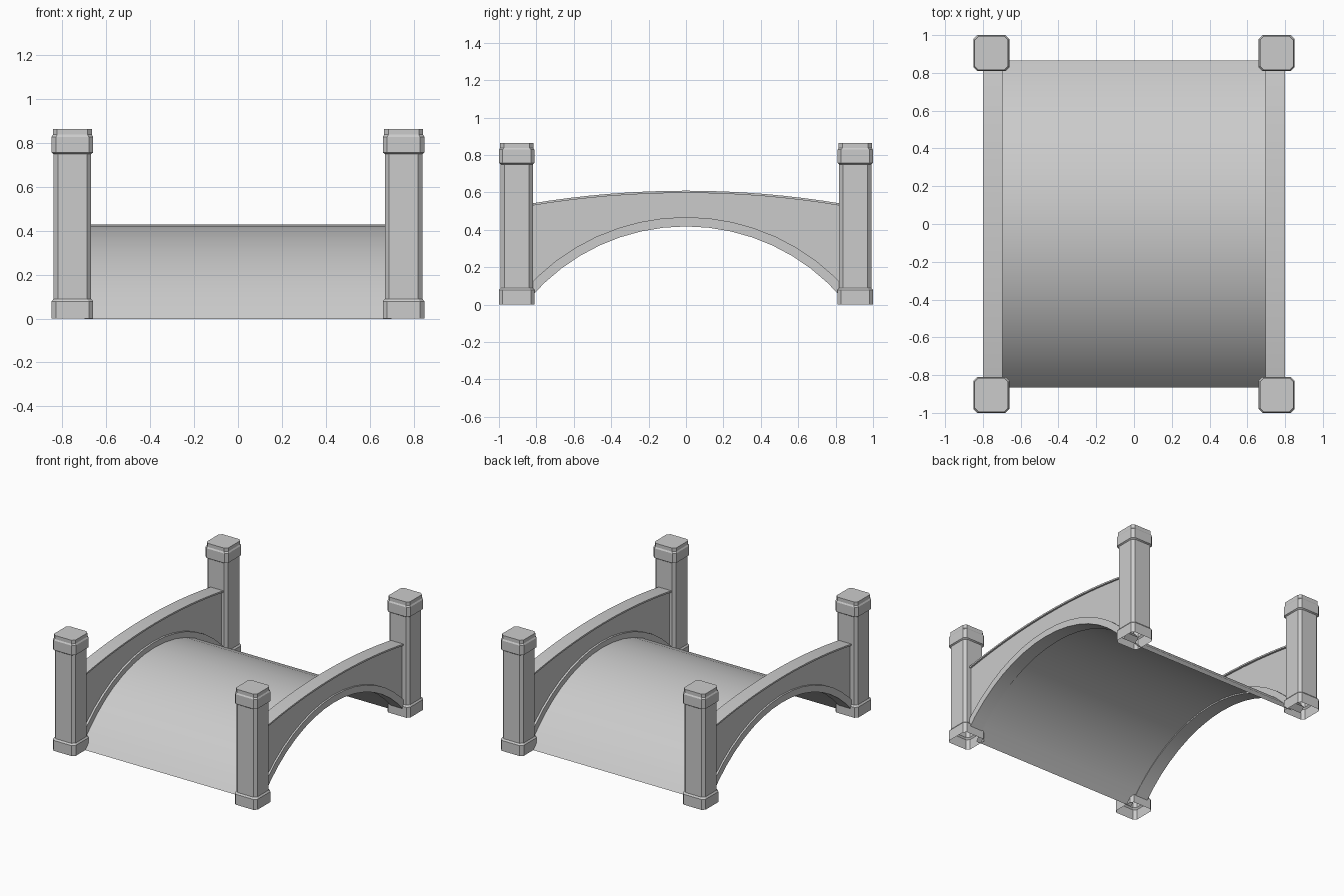
import bpy, bmesh
from math import sqrt, sin, cos, asin

cube = bpy.data.objects.get("Cube")
if cube:
    bpy.data.objects.remove(cube, do_unlink=True)

stone = bpy.data.materials.new("grey_stone")
stone.use_nodes = True
GREY = (0.6, 0.6, 0.6, 1)
stone.diffuse_color = GREY
stone.node_tree.nodes["Principled BSDF"].inputs["Base Color"].default_value = GREY


def finish(name, bm, mirror_x=False, mirror_y=False):
    bmesh.ops.recalc_face_normals(bm, faces=bm.faces)
    mesh = bpy.data.meshes.new(name)
    bm.to_mesh(mesh)
    bm.free()
    mesh.materials.append(stone)
    obj = bpy.data.objects.new(name, mesh)
    bpy.context.collection.objects.link(obj)
    if mirror_x or mirror_y:
        mod = obj.modifiers.new("mirror", "MIRROR")
        mod.use_axis = (mirror_x, mirror_y, False)
        mod.use_mirror_merge = False
    bpy.ops.object.select_all(action="DESELECT")
    bpy.context.view_layer.objects.active = obj
    obj.select_set(True)
    bpy.ops.object.shade_smooth_by_angle(angle=0.5)
    return obj


def loft(bm, rings, closed=True):
    """Join successive rings of points with quads."""
    loops = [[bm.verts.new(p) for p in ring] for ring in rings]
    n = len(loops[0])
    for a, b in zip(loops, loops[1:]):
        for i in range(n if closed else n - 1):
            j = (i + 1) % n
            bm.faces.new((a[i], a[j], b[j], b[i]))
    return loops


def arc(radius, top, half, steps=16):
    """Points (y, z) along a circular arc whose crown is at height top."""
    limit = asin(half / radius)
    angles = [limit * (2 * i / steps - 1) for i in range(steps + 1)]
    return [(radius * sin(a), top - radius + radius * cos(a)) for a in angles]


def side_strip(name, x0, x1, lower, upper):
    """Solid rail between two arcs, repeated on both sides."""
    bm = bmesh.new()
    rings = [[(x0, *a), (x1, *a), (x1, *b), (x0, *b)] for a, b in zip(lower, upper)]
    loops = loft(bm, rings)
    bm.faces.new(loops[0])
    bm.faces.new(loops[-1])
    return finish(name, bm, mirror_x=True)


# Arched walkway, a single curved sheet
bm = bmesh.new()
loft(bm, [[(-0.7, y, z), (0.7, y, z)] for y, z in arc(1.088, 0.428, 0.866)], closed=False)
finish("walkway", bm)

# Raised arch band along the foot of each parapet
side_strip("arch_band", 0.695, 0.80, arc(1.10, 0.418, 0.84), arc(1.15, 0.468, 0.878))

# Parapet wall, set back a little from the band and coping
wall_foot = arc(1.12, 0.438, 0.84)
wall_top = [(y, 0.603 - 5.05 + sqrt(5.05 ** 2 - y * y)) for y, z in wall_foot]
side_strip("parapet_wall", 0.71, 0.787, wall_foot, wall_top)

# Thin coping on the parapet
side_strip("parapet_coping", 0.695, 0.80, arc(5.04, 0.597, 0.84), arc(5.05, 0.609, 0.84))

# Corner posts with a plinth and cap, open underneath
CX, CY, CUT = 0.755, 0.905, 0.02
profile = [(0.0, 0.095), (0.078, 0.095), (0.09, 0.086), (0.75, 0.086),
           (0.757, 0.095), (0.828, 0.095), (0.838, 0.089), (0.865, 0.089)]


def chamfered_square(h, z):
    c = h - CUT
    pts = [(h, -c), (h, c), (c, h), (-c, h), (-h, c), (-h, -c), (-c, -h), (c, -h)]
    return [(CX + x, CY + y, z) for x, y in pts]


bm = bmesh.new()
loops = loft(bm, [chamfered_square(h, z) for z, h in profile])
bm.faces.new(loops[-1])
finish("corner_post", bm, mirror_x=True, mirror_y=True)
